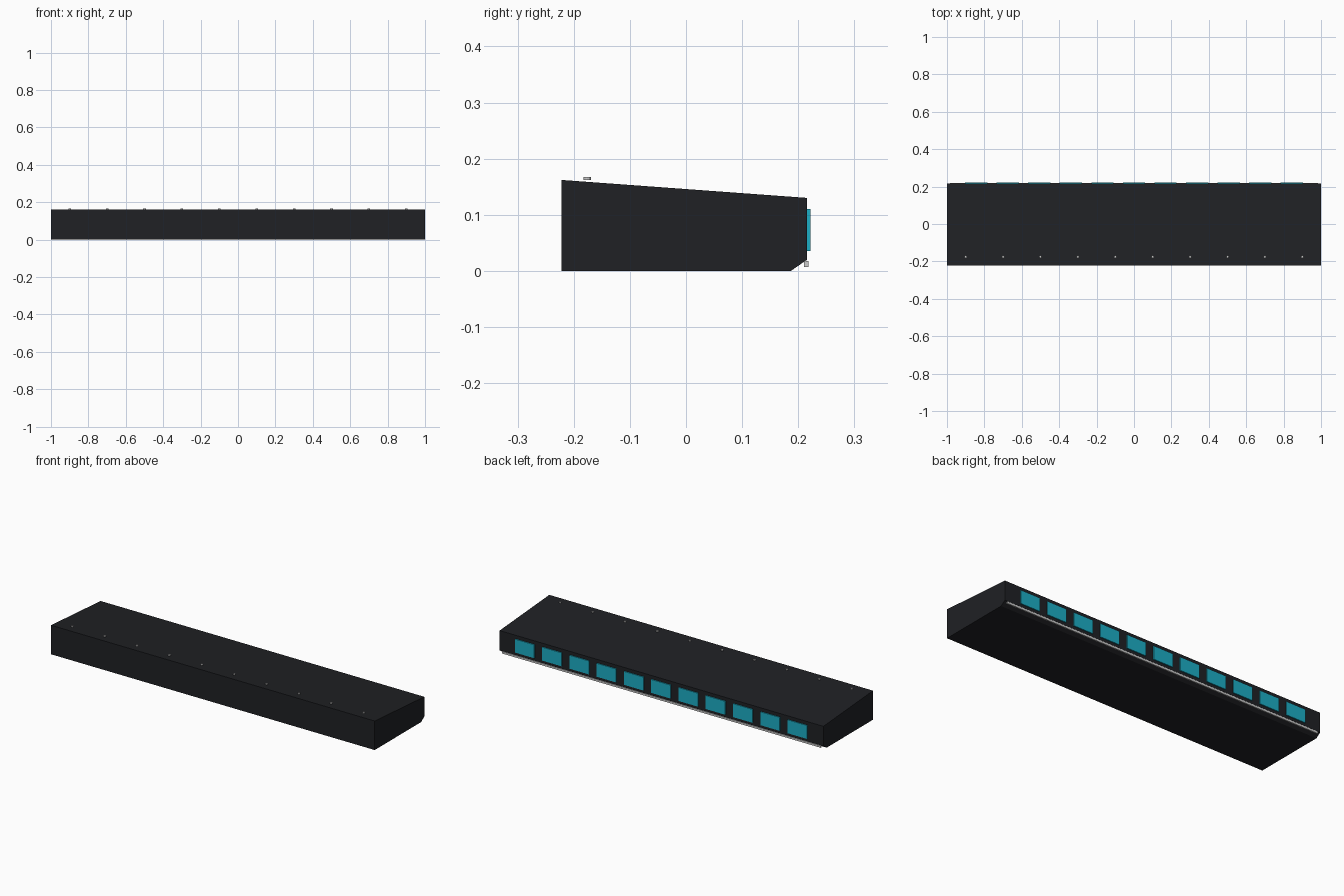
import bpy, bmesh, math

if "Cube" in bpy.data.objects:
    bpy.data.objects.remove(bpy.data.objects["Cube"])

def material(name, rgb):
    m = bpy.data.materials.new(name)
    m.diffuse_color = (*rgb, 1)
    m.use_nodes = True
    m.node_tree.nodes["Principled BSDF"].inputs["Base Color"].default_value = m.diffuse_color
    return m

dark = material("charcoal", (0.014, 0.015, 0.018))
cyan = material("cyan", (0.012, 0.42, 0.56))
silver = material("silver", (0.55, 0.56, 0.58))

def box(name, size, loc, mat):
    bpy.ops.mesh.primitive_cube_add(size=1, location=loc)
    o = bpy.context.object
    o.name = name
    o.scale = size
    bpy.ops.object.transform_apply(location=False, rotation=False, scale=True)
    o.data.materials.append(mat)
    return o

# Housing: side profile (y, z) extruded along x
profile = [(-0.222, 0), (0.187, 0), (0.216, 0.02), (0.216, 0.13), (-0.222, 0.162)]
bm = bmesh.new()
face = bm.faces.new([bm.verts.new((-1, y, z)) for y, z in profile])
ext = bmesh.ops.extrude_face_region(bm, geom=[face])
bmesh.ops.translate(bm, vec=(2, 0, 0),
                    verts=[g for g in ext["geom"] if isinstance(g, bmesh.types.BMVert)])
bmesh.ops.recalc_face_normals(bm, faces=bm.faces)
mesh = bpy.data.meshes.new("housing")
bm.to_mesh(mesh)
bm.free()
mesh.materials.append(dark)
bpy.context.collection.objects.link(bpy.data.objects.new("housing", mesh))

# Row of windows along the back
for i in range(11):
    box(f"window_{i + 1}", (0.12, 0.008, 0.075), ((i - 5) * 0.1685, 0.2175, 0.073), cyan)

# Thin trim rail under the windows
box("trim_rail", (1.97, 0.008, 0.011), (0, 0.214, 0.0125), silver)

# Small studs along the front of the top
for i in range(10):
    bpy.ops.mesh.primitive_cylinder_add(vertices=12, radius=0.007, depth=0.005,
                                        location=(-0.9 + 0.2 * i, -0.176, 0.1648))
    stud = bpy.context.object
    stud.name = f"stud_{i + 1}"
    stud.data.materials.append(silver)
